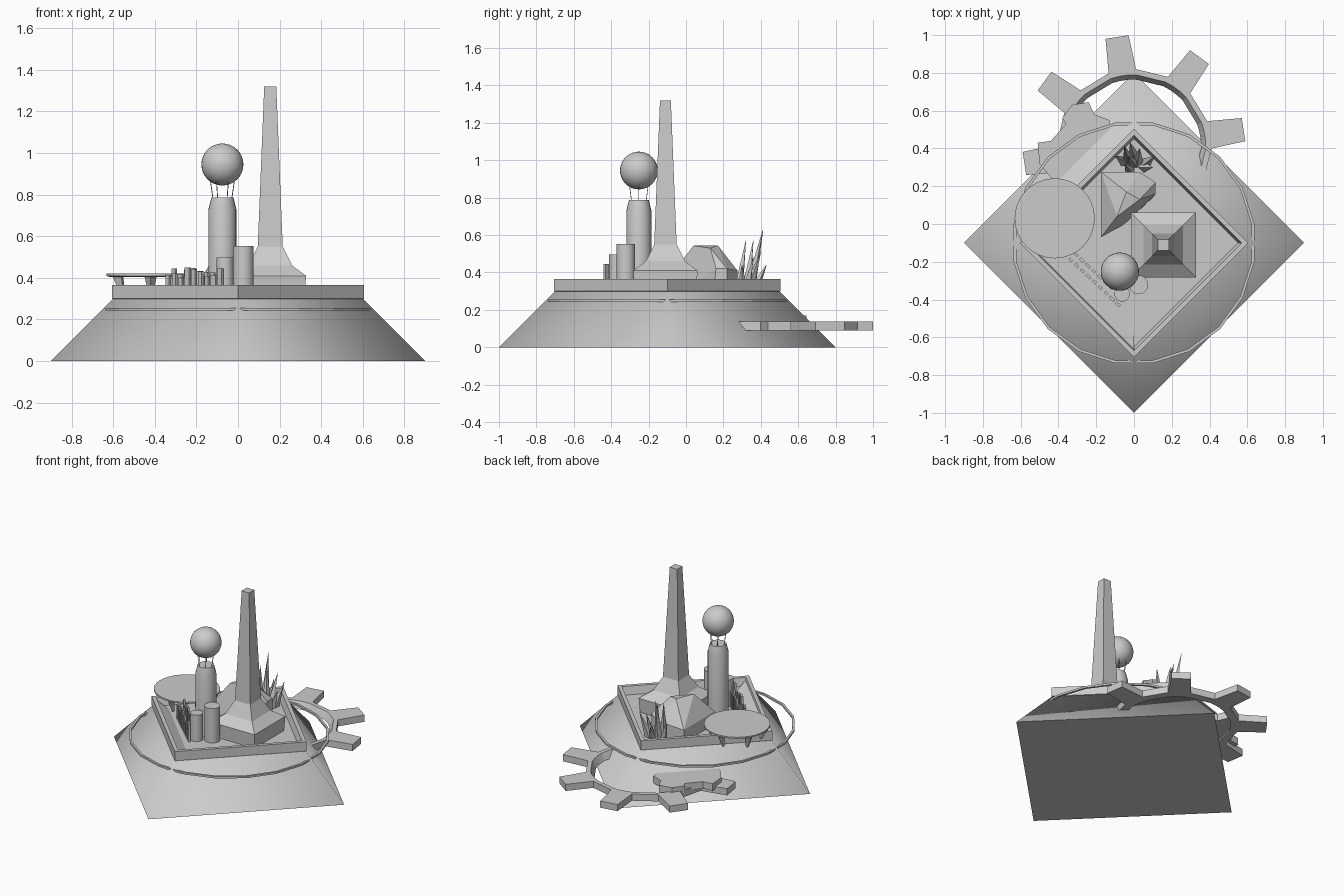
import bpy, bmesh, random
from math import sin, cos, pi, radians, sqrt
from mathutils import Vector

if "Cube" in bpy.data.objects:
    bpy.data.objects.remove(bpy.data.objects["Cube"])

random.seed(4)
FLOOR = 0.31


def make(name, bm, smooth=None):
    bmesh.ops.recalc_face_normals(bm, faces=bm.faces[:])
    me = bpy.data.meshes.new(name)
    bm.to_mesh(me)
    bm.free()
    ob = bpy.data.objects.new(name, me)
    bpy.context.collection.objects.link(ob)
    if smooth:
        bpy.ops.object.select_all(action='DESELECT')
        ob.select_set(True)
        bpy.context.view_layer.objects.active = ob
        bpy.ops.object.shade_smooth_by_angle(angle=radians(smooth))
    return ob


def lathe(name, profile, segs, x, y, turn=0.0, closed=False, smooth=None):
    """Rings of (radius, z) stacked around a vertical axis."""
    bm = bmesh.new()
    rings = [[bm.verts.new((x + r * cos(turn + 2 * pi * i / segs),
                            y + r * sin(turn + 2 * pi * i / segs), z))
              for i in range(segs)] for r, z in profile]
    pairs = list(zip(rings, rings[1:]))
    if closed:
        pairs.append((rings[-1], rings[0]))
    else:
        bm.faces.new(rings[0])
        bm.faces.new(rings[-1])
    for a, b in pairs:
        for i in range(segs):
            j = (i + 1) % segs
            bm.faces.new((a[i], a[j], b[j], b[i]))
    return make(name, bm, smooth)


def hull(name, points):
    bm = bmesh.new()
    for p in points:
        bm.verts.new(p)
    bmesh.ops.convex_hull(bm, input=bm.verts[:])
    return make(name, bm)


def spike(name, a, b, r1, r2, segs):
    """Tapered rod from a to b."""
    a, b = Vector(a), Vector(b)
    bm = bmesh.new()
    bmesh.ops.create_cone(bm, cap_ends=True, segments=segs, radius1=r1,
                          radius2=r2, depth=(b - a).length)
    ob = make(name, bm)
    ob.location = (a + b) / 2
    ob.rotation_mode = 'QUATERNION'
    ob.rotation_quaternion = (b - a).to_track_quat('Z', 'Y')
    return ob


# sloped diamond base and the walled deck on it
lathe("sloped_base", [(0.9, 0), (0.6, 0.3)], 4, 0, -0.1, smooth=80)
lathe("deck_wall", [(0.58, 0.29), (0.605, 0.3), (0.605, 0.365), (0.57, 0.365),
                    (0.55, FLOOR), (0, FLOOR)][:5], 4, 0, -0.1)
hull("deck_ramp", [(-0.57, -0.1, 0.35), (0, -0.67, 0.35), (-0.57, -0.1, FLOOR),
                   (0, -0.67, FLOOR), (-0.47, -0.1, FLOOR), (0, -0.57, FLOOR)])

# thin rail circling the base
bm_ring = [(0.63, 0.243), (0.645, 0.243), (0.645, 0.256), (0.63, 0.256)]
lathe("rail_ring", bm_ring, 20, 0, -0.1, turn=pi / 20, closed=True)

# large cog set into the back
bm = bmesh.new()
loops = []
for k in range(8):
    t = radians(8.8) + k * pi / 4
    for da, r in ((-0.18, 0.41), (-0.105, 0.59), (0.105, 0.59), (0.18, 0.41)):
        di = da if r < 0.5 else da * 0.6
        o = (r * cos(t + da), 0.41 + r * sin(t + da))
        c = (cos(t + di), sin(t + di))
        loops.append([bm.verts.new(p) for p in (
            (*o, 0.09), (*o, 0.137),
            (0.38 * c[0], 0.41 + 0.38 * c[1], 0.137),
            (0.355 * c[0], 0.41 + 0.355 * c[1], 0.09))])
for i, a in enumerate(loops):
    b = loops[(i + 1) % len(loops)]
    for j in range(4):
        n = (j + 1) % 4
        bm.faces.new((a[j], b[j], b[n], a[n]))
make("large_cog", bm)

# broken plate lying on the cog
outline = [(-0.42, 0.22), (-0.5, 0.32), (-0.51, 0.43), (-0.44, 0.44), (-0.36, 0.53),
           (-0.38, 0.56), (-0.33, 0.63), (-0.24, 0.645), (-0.21, 0.58),
           (-0.13, 0.55), (-0.12, 0.45), (-0.3, 0.25)]
bm = bmesh.new()
face = bm.faces.new([bm.verts.new((x, y, 0.12)) for x, y in outline])
ext = bmesh.ops.extrude_face_region(bm, geom=[face])
bmesh.ops.translate(bm, vec=(0, 0, 0.05),
                    verts=[v for v in ext["geom"] if isinstance(v, bmesh.types.BMVert)])
make("broken_plate", bm)

# round landing pad on tapered legs
px, py = -0.42, 0.03
lathe("landing_pad", [(0.2, 0.405), (0.212, 0.41), (0.212, 0.42)], 32, px, py)
for k in range(6):
    t = radians(30 + 60 * k)
    spike("pad_leg", (px + 0.155 * cos(t), py + 0.155 * sin(t), 0.32),
          (px + 0.18 * cos(t), py + 0.18 * sin(t), 0.41), 0.01, 0.03, 4)

# obelisk with flared foot
s2 = sqrt(2)
lathe("obelisk", [(0.165 * s2, FLOOR - 0.01), (0.172 * s2, 0.41), (0.105 * s2, 0.46),
                  (0.06 * s2, 0.55), (0.029 * s2, 1.32)], 4, 0.155, -0.11, turn=pi / 4)

# round tower holding a ball on thin struts
tx, ty = -0.075, -0.252
lathe("tower", [(0.067, 0.3), (0.067, 0.73), (0.053, 0.787)], 24, tx, ty, smooth=30)
bm = bmesh.new()
bmesh.ops.create_uvsphere(bm, u_segments=32, v_segments=16, radius=0.101)
make("ball", bm, 40).location = (tx, ty, 0.945)
for k in range(6):
    t = k * pi / 3
    spike("ball_strut", (tx + 0.045 * cos(t), ty + 0.045 * sin(t), 0.78),
          (tx + 0.058 * cos(t), ty + 0.058 * sin(t), 0.87), 0.002, 0.002, 6)

# two shorter silos
lathe("silo_large", [(0.05, 0.3), (0.05, 0.553)], 24, 0.025, -0.322, smooth=30)
lathe("silo_small", [(0.041, 0.3), (0.041, 0.497)], 24, -0.063, -0.37, smooth=30)

# faceted boulder
hull("boulder", [(-0.175, -0.07, 0.3), (-0.175, 0.275, 0.3), (0.03, 0.275, 0.3),
                 (0.115, 0.22, 0.3), (0.11, 0.15, 0.3), (-0.05, 0.0, 0.3),
                 (-0.175, -0.07, 0.4), (-0.175, 0.275, 0.4), (0.03, 0.275, 0.41),
                 (0.115, 0.22, 0.42), (0.115, 0.16, 0.42),
                 (-0.09, 0.04, 0.543), (-0.04, 0.17, 0.545), (0.03, 0.13, 0.53)])

# crystal cluster at the back corner
for a, b in (((-0.03, 0.34), (-0.05, 0.412, 0.63)), ((-0.02, 0.28), (-0.05, 0.32, 0.57)),
             ((0.02, 0.33), (0.03, 0.40, 0.51)), ((0.06, 0.32), (0.11, 0.36, 0.48)),
             ((0.0, 0.32), (-0.03, 0.36, 0.57)), ((-0.05, 0.33), (-0.1, 0.36, 0.47)),
             ((0.05, 0.3), (0.1, 0.3, 0.44)), ((0.0, 0.36), (-0.02, 0.43, 0.44))):
    spike("crystal", (*a, 0.3), b, 0.03, 0.001, 4)

# two rows of jagged ruined wall along the front left side
for row, shift in enumerate((0, 0.04)):
    n = 9
    for i in range(n):
        f = i / (n - 1)
        x, y = -0.335 + 0.25 * f + shift * 0.7, -0.19 - 0.235 * f + shift * 0.7
        bm = bmesh.new()
        bmesh.ops.create_cube(bm, size=1)
        ob = make("ruin_post", bm)
        top = random.uniform(0.4, 0.455)
        ob.scale = (random.uniform(0.02, 0.033), 0.014, top - 0.3)
        ob.location = (x, y, (top + 0.3) / 2)
        ob.rotation_euler = (0, 0, radians(-43))
